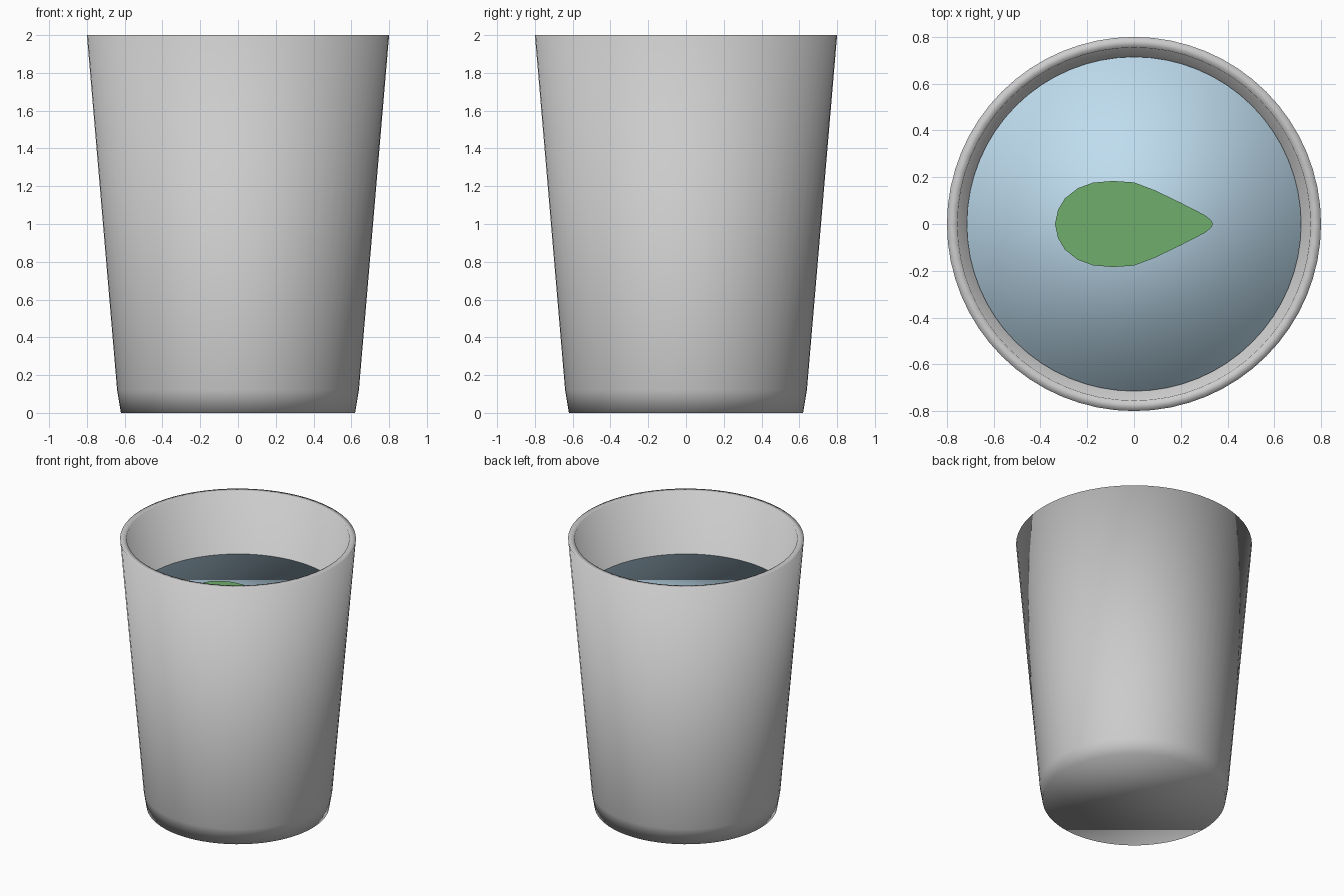
import bpy, bmesh, math

if "Cube" in bpy.data.objects:
    bpy.data.objects.remove(bpy.data.objects["Cube"])

SIDES = 64


def material(name, rgb):
    mat = bpy.data.materials.new(name)
    mat.diffuse_color = (*rgb, 1)
    mat.use_nodes = True
    mat.node_tree.nodes["Principled BSDF"].inputs["Base Color"].default_value = mat.diffuse_color
    return mat


def add_object(name, bm, smooth, mat=None):
    bmesh.ops.recalc_face_normals(bm, faces=bm.faces)
    mesh = bpy.data.meshes.new(name)
    bm.to_mesh(mesh)
    bm.free()
    for poly in mesh.polygons:
        poly.use_smooth = smooth
    if mat:
        mesh.materials.append(mat)
    obj = bpy.data.objects.new(name, mesh)
    bpy.context.collection.objects.link(obj)
    return obj


def lathe(name, profile, mat=None):
    """Turn (radius, z) rings about z, closing both ends with flat caps."""
    bm = bmesh.new()
    rings = []
    for r, z in profile:
        rings.append([bm.verts.new((r * math.cos(2 * math.pi * i / SIDES),
                                    r * math.sin(2 * math.pi * i / SIDES), z))
                      for i in range(SIDES)])
    for a, b in zip(rings, rings[1:]):
        for i in range(SIDES):
            j = (i + 1) % SIDES
            bm.faces.new((a[i], a[j], b[j], b[i]))
    bm.faces.new(rings[0])
    bm.faces.new(rings[-1])
    return add_object(name, bm, True, mat)


# Tapered cup: outer wall, flat rim, inner wall and inner floor
lathe("cup", [(0.62, 0), (0.64, 0.12), (0.80, 2.0),
              (0.755, 2.0), (0.595, 0.12), (0.58, 0.08)])

# Liquid filling the cup
lathe("water", [(0.59, 0.10), (0.715, 1.55)],
      material("water_blue", (0.52, 0.72, 0.86)))

# Floating leaf: half outline mirrored across y, given a thin thickness
half = [(-0.325, 0.06), (-0.295, 0.11), (-0.24, 0.153), (-0.175, 0.177),
        (-0.09, 0.184), (0, 0.178), (0.09, 0.144), (0.20, 0.091),
        (0.303, 0.038), (0.33, 0.016)]
outline = [(-0.338, 0)] + half + [(0.338, 0)] + [(x, -y) for x, y in reversed(half)]
bm = bmesh.new()
face = bm.faces.new([bm.verts.new((x, y, 1.548)) for x, y in outline])
top = bmesh.ops.extrude_face_region(bm, geom=[face], use_keep_orig=True)
bmesh.ops.translate(bm, vec=(0, 0, 0.012),
                    verts=[g for g in top["geom"] if isinstance(g, bmesh.types.BMVert)])
add_object("leaf", bm, False, material("leaf_green", (0.16, 0.42, 0.15)))
